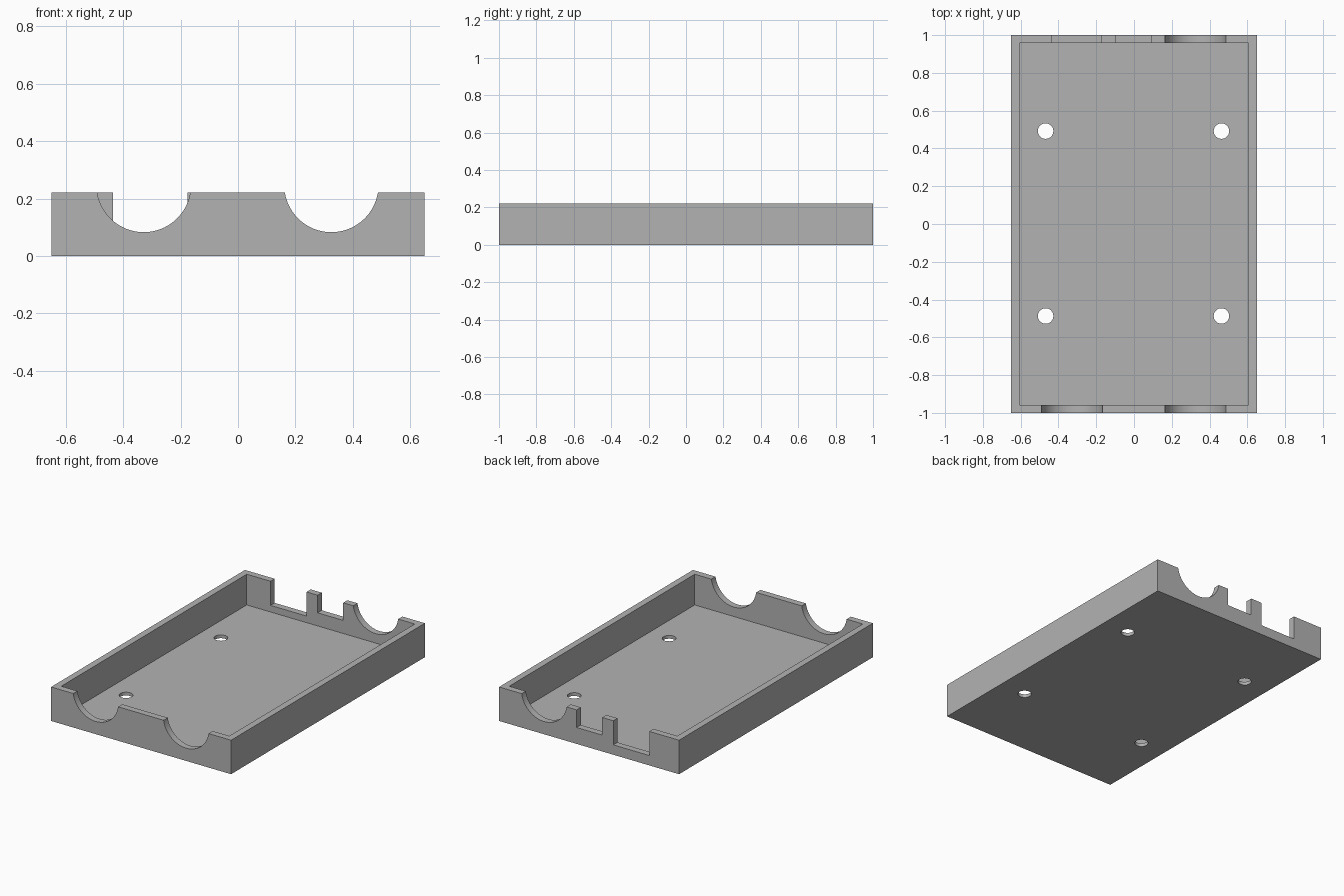
import bpy

# Remove the default cube
default = bpy.data.objects.get("Cube")
if default:
    bpy.data.objects.remove(default, do_unlink=True)

HALF_X, HALF_Y, HEIGHT = 0.65, 1.0, 0.222
WALL, FLOOR = 0.043, 0.0215
OVER = 0.1  # how far cutters reach past the surface

grey = bpy.data.materials.new("plain grey")
grey.use_nodes = True
colour = (0.45, 0.45, 0.45, 1)
grey.diffuse_color = colour
grey.node_tree.nodes["Principled BSDF"].inputs["Base Color"].default_value = colour


def box(name, low, high):
    """Axis-aligned box between two corners."""
    centre = [(a + b) / 2 for a, b in zip(low, high)]
    bpy.ops.mesh.primitive_cube_add(size=1, location=centre)
    obj = bpy.context.object
    obj.name = name
    obj.scale = [b - a for a, b in zip(low, high)]
    bpy.ops.object.transform_apply(location=True, rotation=True, scale=True)
    obj.data.materials.append(grey)
    return obj


def cylinder(name, radius, depth, centre, along_y=False, sides=48):
    """Upright cylinder, or one lying along y."""
    bpy.ops.mesh.primitive_cylinder_add(
        vertices=sides, radius=radius, depth=depth, location=centre,
        rotation=(1.5707963 if along_y else 0, 0, 0))
    obj = bpy.context.object
    obj.name = name
    bpy.ops.object.transform_apply(location=True, rotation=True, scale=True)
    obj.data.materials.append(grey)
    return obj


# Solid tray block
tray = box("tray", (-HALF_X, -HALF_Y, 0), (HALF_X, HALF_Y, HEIGHT))

# Hollow interior
cutters = [box("interior_cutter", (WALL - HALF_X, WALL - HALF_Y, FLOOR),
               (HALF_X - WALL, HALF_Y - WALL, HEIGHT + OVER))]

# Round cradles: two in the front wall, one in the back wall
for x, side in ((-0.328, -1), (0.325, -1), (0.325, 1)):
    cutters.append(cylinder("cradle_cutter", 0.164, WALL * 2,
                            (x, side * (HALF_Y - WALL / 2), 0.247), True, 96))

# Square slots in the back wall: start, end, bottom
for left, right, bottom in ((-0.435, -0.175, 0.0645), (-0.095, 0.09, 0.107)):
    cutters.append(box("slot_cutter", (left, HALF_Y - WALL * 1.5, bottom),
                       (right, HALF_Y + OVER, HEIGHT + OVER)))

# Screw holes through the floor
for x in (-0.468, 0.463):
    for y in (-0.487, 0.492):
        cutters.append(cylinder("screw_hole_cutter", 0.041, OVER, (x, y, 0)))

# Carve everything out of the block, then drop the cutters
for cutter in cutters:
    bpy.context.view_layer.objects.active = tray
    cut = tray.modifiers.new("cut", "BOOLEAN")
    cut.operation = "DIFFERENCE"
    cut.solver = "EXACT"
    cut.object = cutter
    bpy.ops.object.modifier_apply(modifier=cut.name)
    bpy.data.objects.remove(cutter, do_unlink=True)

# Smooth the curved cuts, keep the edges sharp
bpy.ops.object.select_all(action="DESELECT")
tray.select_set(True)
bpy.context.view_layer.objects.active = tray
bpy.ops.object.shade_smooth_by_angle(angle=0.5)
